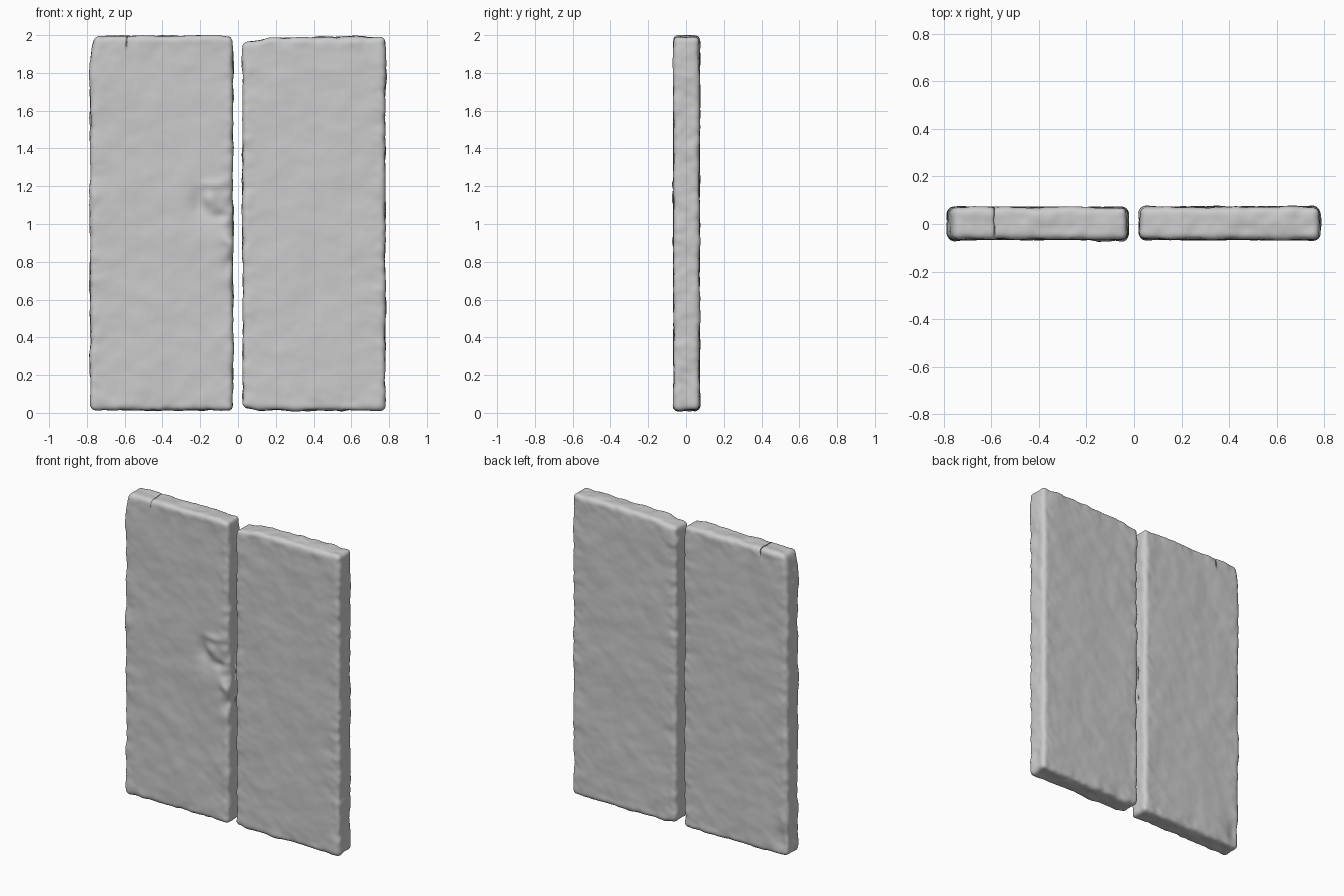
import bpy, bmesh, math
from mathutils import Vector, noise

if "Cube" in bpy.data.objects:
    bpy.data.objects.remove(bpy.data.objects["Cube"])

CELL = 0.0125
RADIUS = 0.028


def bump(u, v, cu, cv, ru, rv):
    """Smooth falloff, 1 at the centre."""
    return math.exp(-((u - cu) / ru) ** 2 - ((v - cv) / rv) ** 2)


def rounded_slab(lo, hi):
    """Dense box with rounded edges."""
    bm = bmesh.new()
    bmesh.ops.create_cube(bm, size=1)
    size, mid = hi - lo, (hi + lo) / 2
    for v in bm.verts:
        v.co = Vector(v.co[i] * size[i] + mid[i] for i in range(3))
    for axis in range(3):
        n = round(size[axis] / CELL)
        no = Vector((0, 0, 0))
        no[axis] = 1
        for k in range(1, n):
            bmesh.ops.bisect_plane(bm, geom=bm.verts[:] + bm.edges[:] + bm.faces[:],
                                   plane_co=lo + no * (size[axis] * k / n), plane_no=no)
    for v in bm.verts:
        core = Vector(min(max(v.co[i], lo[i] + RADIUS), hi[i] - RADIUS) for i in range(3))
        v.co = core + (v.co - core).normalized() * RADIUS
    bm.normal_update()
    return bm


def weather(bm, lo, hi, seed):
    """Hand-hewn unevenness: broad waves on the faces, rougher near the rims."""
    off = Vector((seed * 7.3, seed * 3.1, seed * 5.7))
    moved = []
    for v in bm.verts:
        p = v.co
        rim = min(p.x - lo.x, hi.x - p.x, p.z - lo.z, hi.z - p.z)
        edge = math.exp(-(rim / 0.06) ** 2)
        d = 0.005 * noise.noise(p * 4 + off)
        d += (0.003 + 0.004 * edge) * noise.noise(p * 11 + off)
        d += (0.001 + 0.003 * edge) * noise.noise(p * 24 + off)
        moved.append(p + v.normal * d)
    for v, co in zip(bm.verts, moved):
        v.co = co


def finish(bm, name):
    me = bpy.data.meshes.new(name)
    bm.to_mesh(me)
    bm.free()
    for p in me.polygons:
        p.use_smooth = True
    bpy.context.collection.objects.link(bpy.data.objects.new(name, me))


# Left slab
lo, hi = Vector((-0.782, -0.064, 0.013)), Vector((-0.027, 0.07, 1.996))
left = rounded_slab(lo, hi)
weather(left, lo, hi, 1)
for v in left.verts:
    x, y, z = v.co
    # worn upper outer corner
    v.co.x += 0.02 * math.exp(-((z - 2.0) / 0.1) ** 2) * (x < -0.6)
    if y < 0:
        # broken hollow with a leftover lump
        hollow = 0.022 * bump(x, z, -0.19, 1.11, 0.06, 0.07)
        lump = 0.025 * bump(x, z, -0.155, 1.13, 0.04, 0.045)
        ridge = 0.012 * bump(x, z, -0.13, 1.21, 0.07, 0.025)
        v.co.y += (hollow - lump - ridge + 0.018 * bump(x, z, -0.09, 1.04, 0.05, 0.03))
        # chipped inner edge
        chips = bump(x, z, -0.03, 0.98, 0.05, 0.34)
        v.co.y += 0.022 * chips * (0.4 + noise.noise(Vector((x * 14, 3.3, z * 17))))
    else:
        # broken lower outer corner at the back
        v.co.y -= 0.016 * bump(x, z, -0.74, 0.1, 0.05, 0.07)
finish(left, "left_slab")

# Right slab
lo, hi = Vector((0.024, -0.066, 0.013)), Vector((0.78, 0.072, 1.99))
right = rounded_slab(lo, hi)
weather(right, lo, hi, 4)
for v in right.verts:
    x, y, z = v.co
    # worn inner corners, top and bottom
    if z > 1.8:
        v.co.z -= 0.025 * math.exp(-((x - 0.02) / 0.12) ** 2) * (z - 1.8) / 0.2
    if z < 0.2:
        v.co.z += 0.015 * math.exp(-((x - 0.02) / 0.06) ** 2) * (0.2 - z) / 0.2
finish(right, "right_slab")
